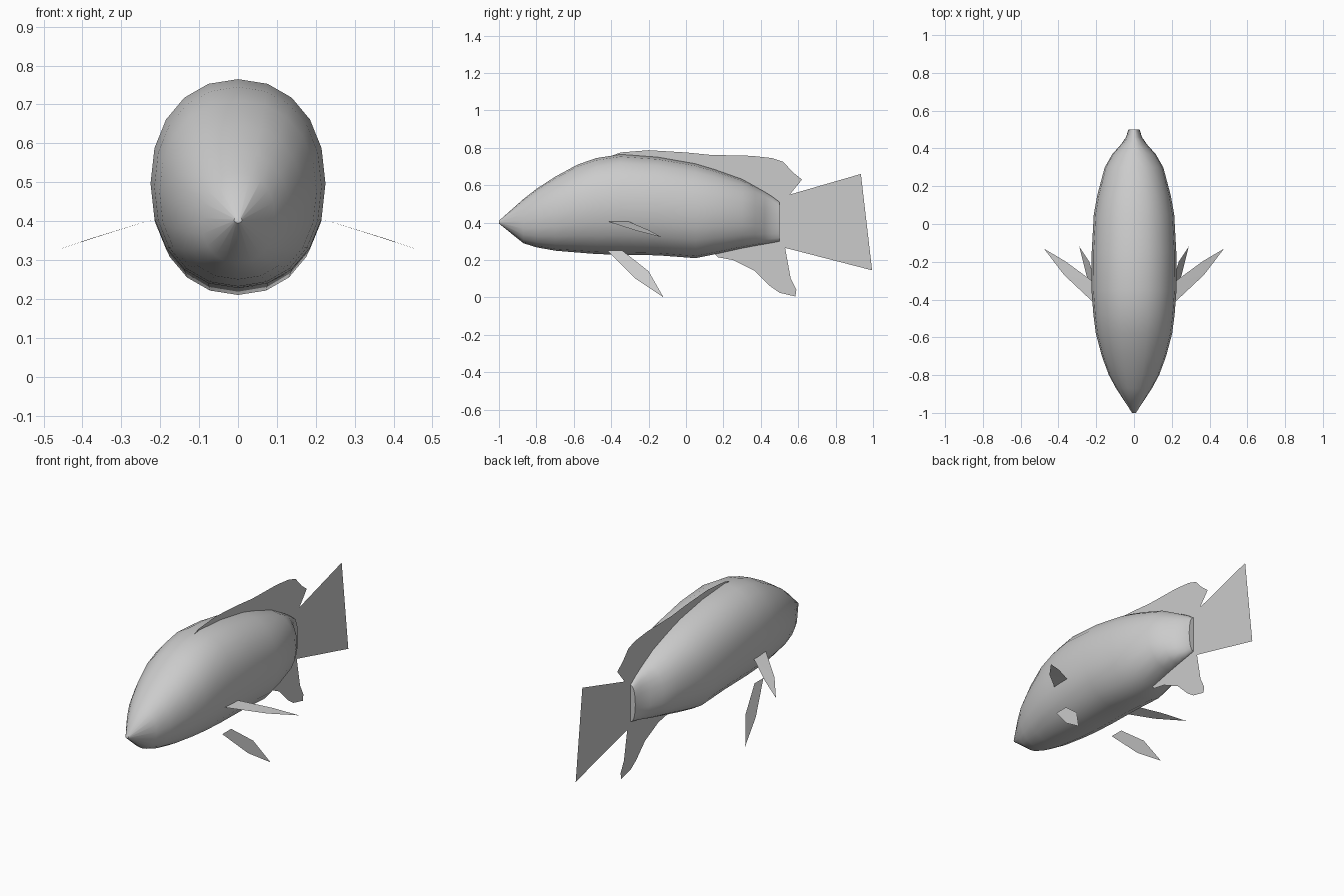
import bpy, bmesh, math

cube = bpy.data.objects.get("Cube")
if cube:
    bpy.data.objects.remove(cube, do_unlink=True)

grey = bpy.data.materials.new("light_grey")
grey.use_nodes = True
colour = (0.6, 0.6, 0.6, 1)
grey.diffuse_color = colour
grey.node_tree.nodes["Principled BSDF"].inputs["Base Color"].default_value = colour


def add_object(name, bm):
    mesh = bpy.data.meshes.new(name)
    bm.to_mesh(mesh)
    bm.free()
    mesh.materials.append(grey)
    obj = bpy.data.objects.new(name, mesh)
    bpy.context.collection.objects.link(obj)
    return obj


def sheet(name, points):
    """Flat fin made of one face."""
    bm = bmesh.new()
    face = bm.faces.new([bm.verts.new(p) for p in points])
    bmesh.ops.triangulate(bm, faces=[face])
    return add_object(name, bm)


# Body: rounded sections as (y, bottom, top, half width)
SECTIONS = [
    (-1.0, .395, .41, .01), (-.87, .29, .525, .095), (-.8, .268, .58, .133),
    (-.7, .25, .645, .17), (-.58, .24, .71, .202), (-.48, .232, .745, .215),
    (-.35, .228, .765, .225), (-.15, .225, .75, .224), (.05, .21, .715, .213),
    (.15, .23, .685, .195), (.3, .263, .632, .155), (.37, .276, .593, .115),
    (.42, .285, .565, .07), (.46, .292, .54, .042), (.5, .3, .51, .03),
]
SIDES = 20


def rounded(v):
    return math.copysign(abs(v) ** 0.92, v)


bm = bmesh.new()
rings = []
for y, low, high, half in SECTIONS:
    ring = []
    for i in range(SIDES):
        a = math.tau * i / SIDES
        ring.append(bm.verts.new((half * rounded(math.cos(a)), y,
                                  (low + high) / 2 + (high - low) / 2 * rounded(math.sin(a)))))
    rings.append(ring)
for r0, r1 in zip(rings, rings[1:]):
    for i in range(SIDES):
        j = (i + 1) % SIDES
        bm.faces.new((r0[i], r0[j], r1[j], r1[i]))
bm.faces.new(rings[0])
bm.faces.new(rings[-1])
bmesh.ops.recalc_face_normals(bm, faces=bm.faces)
body = add_object("body", bm)
bpy.context.view_layer.objects.active = body
body.select_set(True)
bpy.ops.object.shade_smooth_by_angle(angle=math.radians(50))

# Fins on the centre plane, outlined as (y, z)
CENTRE_FINS = {
    "dorsal_fin": [(-.55, .7), (-.35, .775), (-.2, .787), (0, .775), (.13, .762),
                   (.35, .757), (.46, .745), (.52, .725), (.57, .67), (.62, .63),
                   (.555, .55), (.5, .505), (.3, .55), (-.3, .65)],
    "tail_fin": [(.49, .51), (.555, .55), (.935, .66), (.89, .61), (.82, .56),
                 (.77, .49), (.74, .41), (.77, .33), (.85, .24), (.995, .145),
                 (.53, .265), (.49, .3)],
    "anal_fin": [(.13, .26), (.17, .215), (.25, .2), (.37, .14), (.45, .06),
                 (.5, .025), (.585, .005), (.59, .04), (.56, .1), (.53, .265),
                 (.49, .3), (.3, .3)],
}
for name, outline in CENTRE_FINS.items():
    sheet(name, [(0, y, z) for y, z in outline])

# Paired side fins
PECTORAL = [(.21, -.42, .407), (.21, -.31, .407), (.36, -.2, .36),
            (.477, -.13, .322), (.37, -.27, .358)]
PELVIC = [(-.42, .25), (-.34, .25), (-.2, .14), (-.12, 0), (-.27, .1)]
for side, s in (("left", 1), ("right", -1)):
    sheet(side + "_pectoral_fin", [(s * x, y, z) for x, y, z in PECTORAL])
    sheet(side + "_pelvic_fin", [(s * (.195 + .38 * (.25 - z)), y, z) for y, z in PELVIC])
